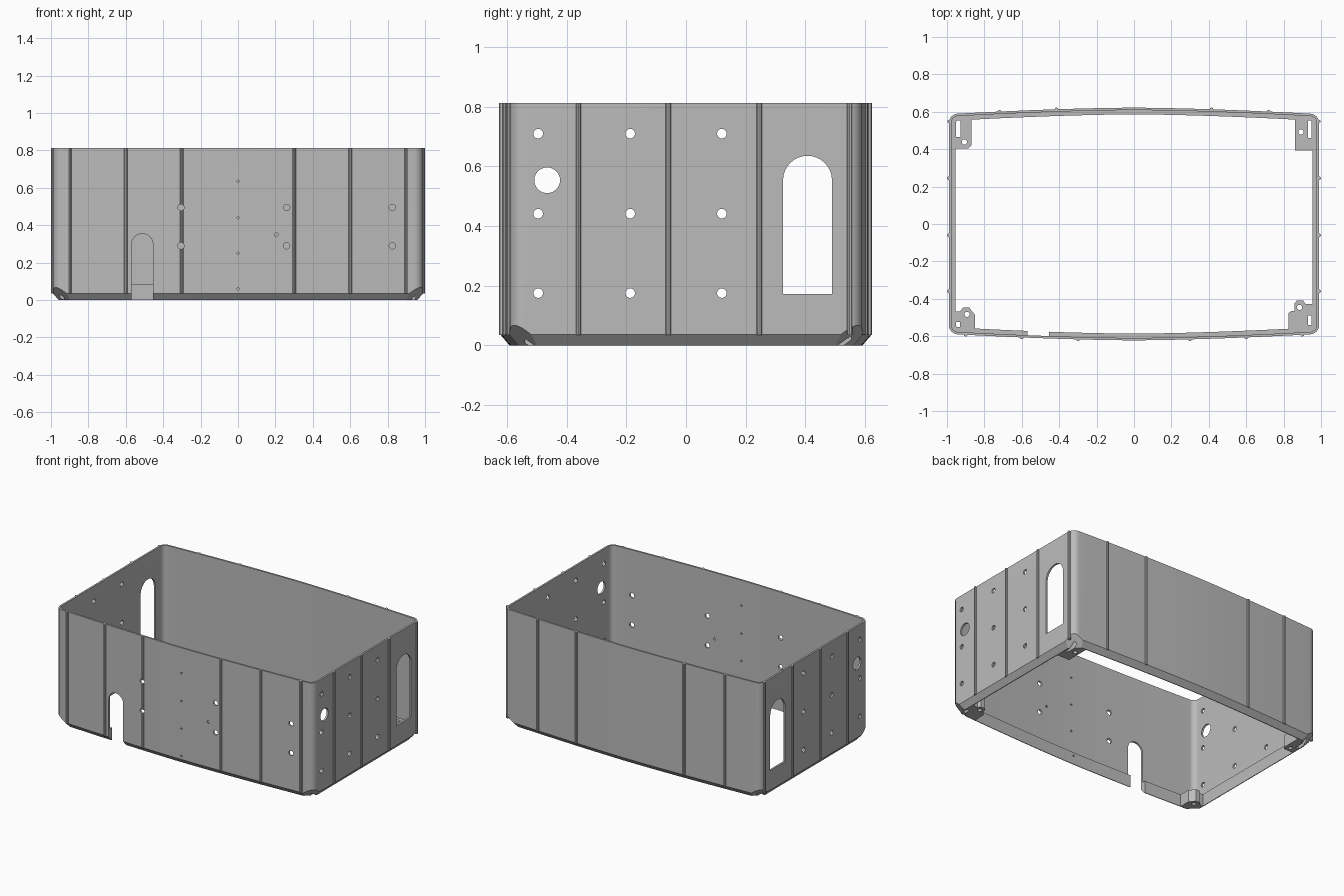
import bpy, bmesh, math
from mathutils import Vector

if "Cube" in bpy.data.objects:
    bpy.data.objects.remove(bpy.data.objects["Cube"])

HX, TOP, RAD = 0.99, 0.812, 0.05
X, Y, Z = Vector((1, 0, 0)), Vector((0, 1, 0)), Vector((0, 0, 1))

grey = bpy.data.materials.new("light grey")
grey.use_nodes = True
grey.diffuse_color = (0.5, 0.5, 0.5, 1)
grey.node_tree.nodes["Principled BSDF"].inputs["Base Color"].default_value = (0.5, 0.5, 0.5, 1)


def finish(name, bm):
    bmesh.ops.recalc_face_normals(bm, faces=bm.faces)
    mesh = bpy.data.meshes.new(name)
    bm.to_mesh(mesh)
    bm.free()
    mesh.materials.append(grey)
    ob = bpy.data.objects.new(name, mesh)
    bpy.context.collection.objects.link(ob)
    return ob


def prism(bm, pts, origin, u, v, w):
    """Extrude a flat outline, given in the u, v frame, along w."""
    a = [bm.verts.new(origin + u * p + v * q) for p, q in pts]
    b = [bm.verts.new(vert.co + w) for vert in a]
    bm.faces.new(a)
    bm.faces.new(b[::-1])
    for i in range(len(a)):
        j = (i + 1) % len(a)
        bm.faces.new((a[i], b[i], b[j], a[j]))


def circle(cx, cy, r, n=24):
    return [(cx + r * math.cos(math.tau * i / n), cy + r * math.sin(math.tau * i / n)) for i in range(n)]


def arch(cx, bottom, top, r, n=16):
    arc = [(cx + r * math.cos(math.pi * i / n), top - r + r * math.sin(math.pi * i / n)) for i in range(n + 1)]
    return [(cx - r, bottom), (cx + r, bottom)] + arc


def rect(x0, x1, y0, y1):
    return [(x0, y0), (x1, y0), (x1, y1), (x0, y1)]


def bow(x):
    """Half depth of the gently bowed long walls."""
    return 0.622 - 0.032 * (abs(x) / (HX - RAD)) ** 1.6


def outline(o):
    """Rounded, bowed rectangle moved inwards by o."""
    r = max(RAD - o, 0.012)
    cx = HX - o - r
    cy = bow(HX - RAD) - o - r
    half = [(cx + r * math.cos(t), cy + r * math.sin(t))
            for t in [math.pi / 2 * i / 8 for i in range(9)]]
    n = 32
    half += [(x, bow(x * (HX - RAD) / cx) - o) for x in [cx - 2 * cx * i / n for i in range(1, n)]]
    half += [(-x, y) for x, y in half[8::-1]]
    return half + [(-x, -y) for x, y in half]


def loft(name, profile, closed):
    bm = bmesh.new()
    rings = [[bm.verts.new((x, y, z)) for x, y in outline(o)] for o, z in profile]
    pairs = list(zip(rings, rings[1:]))
    if closed:
        pairs.append((rings[-1], rings[0]))
    else:
        bm.faces.new(rings[0])
        bm.faces.new(rings[-1])
    for a, b in pairs:
        for i in range(len(a)):
            j = (i + 1) % len(a)
            bm.faces.new((a[i], a[j], b[j], b[i]))
    return finish(name, bm)


def boolean(ob, cutter, op="DIFFERENCE"):
    mod = ob.modifiers.new("cut", "BOOLEAN")
    mod.operation, mod.object, mod.solver = op, cutter, "EXACT"
    bpy.context.view_layer.objects.active = ob
    bpy.ops.object.modifier_apply(modifier=mod.name)


# Walls with chamfered foot and inner lip
shell = loft("wall_shell", [(0, TOP), (0, 0.036), (0.031, 0), (0.036, 0),
                            (0.036, 0.085), (0.013, 0.085), (0.013, TOP)], True)
body = loft("boss_limit", [(0.002, 0.085), (0.002, 0.037), (0.031, 0)], False)

# Vertical ribs
bm = bmesh.new()
spots = [(x, -bow(x)) for x in (-0.9, -0.6, -0.3, 0.3, 0.6, 0.9)]
spots += [(x, bow(x)) for x in (-0.72, -0.415, 0.415, 0.72)]
spots += [(s * HX, y) for s in (-1, 1) for y in (-0.36, -0.06, 0.245)]
spots += [(s * (HX - 0.002), 0.548) for s in (-1, 1)]
for x, y in spots:
    prism(bm, circle(x, y, 0.0095, 10), Z * 0.034, X, Y, Z * (TOP - 0.034))
ribs = finish("wall_ribs", bm)

# Holes: front cable slot and screw holes, side windows and vents
bm = bmesh.new()
front = [arch(-0.512, -0.05, 0.355, 0.057)]
front += [circle(x, z, 0.017) for x in (-0.305, 0.26, 0.825) for z in (0.29, 0.495)]
front += [circle(0, z, 0.006, 10) for z in (0.06, 0.25, 0.44, 0.635)]
front.append(circle(0.205, 0.35, 0.009, 12))
for shape in front:
    prism(bm, shape, Y * -0.7, X, Z, Y * 0.2)
side = [arch(0.407, 0.172, 0.635, 0.082), circle(-0.465, 0.553, 0.043, 32)]
side += [circle(y, z, 0.016) for y in (-0.495, -0.187, 0.12) for z in (0.175, 0.441, 0.709)]
for shape in side:
    prism(bm, shape, X * -1.1, Y, Z, X * 2.2)
holes = finish("hole_cutter", bm)

# Slanted cuts under the four corners
bm = bmesh.new()
for sx in (-1, 1):
    for sy in (-1, 1):
        along = Vector((sx, -sy, 0))
        prism(bm, [(1.39, -0.05), (1.7, -0.05), (1.7, 0.176)], along * 0.05,
              Vector((sx, sy, 0)) / 2, Z, along * 0.3)
corners = finish("corner_cutter", bm)

for ob in (shell, ribs):
    boolean(ob, holes)
boolean(shell, corners)

# Corner bosses: outline, screw hole and slot
E, F = 0.965, 0.57
bosses = {
    "back_right_boss": ([(-E, 0.405), (-0.885, 0.405), (-0.87, 0.42), (-0.87, F), (-E, F)],
                        (-0.907, 0.438), rect(-0.952, -0.928, 0.465, 0.56)),
    "back_left_boss": ([(0.86, 0.393), (E, 0.393), (E, F), (0.86, F)],
                       (0.893, 0.492), rect(0.93, 0.95, 0.46, 0.56)),
    "front_right_boss": ([(-E, -F), (-0.85, -F), (-0.85, -0.485), (-0.868, -0.465),
                          (-0.88, -0.447), (-0.915, -0.447), (-0.93, -0.467), (-E, -0.467)],
                         (-0.893, -0.483), rect(-0.952, -0.93, -0.55, -0.525)),
    "front_left_boss": ([(0.826, -F), (E, -F), (E, -0.428), (0.917, -0.428), (0.905, -0.41),
                         (0.87, -0.41), (0.857, -0.425), (0.857, -0.465), (0.84, -0.465), (0.826, -0.478)],
                        (0.885, -0.446), rect(0.93, 0.95, -0.54, -0.49)),
}
parts = [shell, ribs]
for name, (shape, screw, slot) in bosses.items():
    bm = bmesh.new()
    prism(bm, shape, Z * -0.02, X, Y, Z * 0.15)
    boss = finish(name, bm)
    bm = bmesh.new()
    for cut in (circle(*screw, 0.014), slot):
        prism(bm, cut, Z * -0.1, X, Y, Z * 0.4)
    drill = finish("drill_cutter", bm)
    boolean(boss, body, "INTERSECT")
    boolean(boss, drill)
    boolean(boss, corners)
    bpy.data.objects.remove(drill)
    parts.append(boss)

for helper in (body, holes, corners):
    bpy.data.objects.remove(helper)

# Smooth shading with sharp edges kept
bpy.ops.object.select_all(action="DESELECT")
for ob in parts:
    ob.select_set(True)
bpy.context.view_layer.objects.active = shell
bpy.ops.object.shade_smooth_by_angle(angle=math.radians(30))
